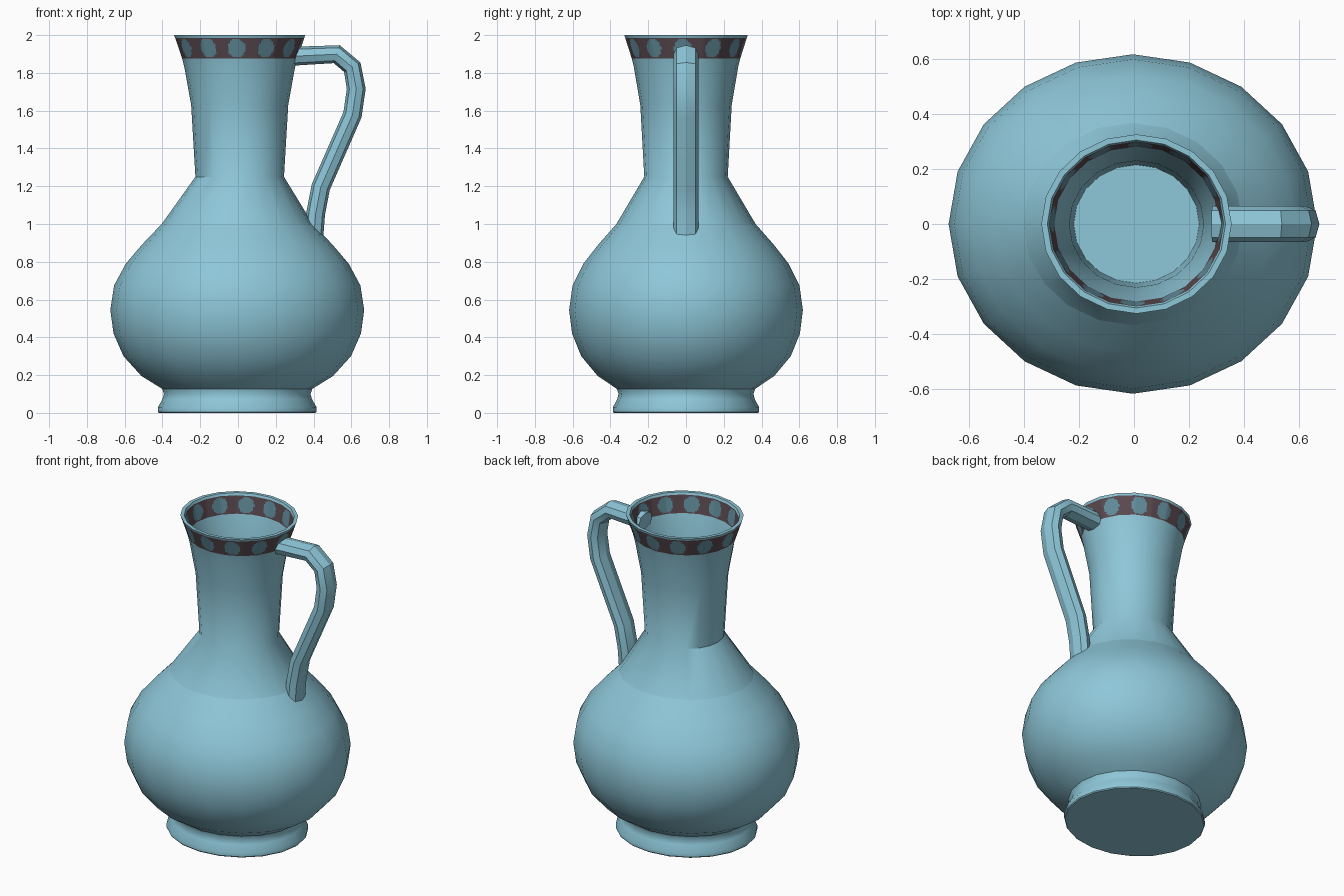
import bpy, bmesh, math
from mathutils import Vector

if "Cube" in bpy.data.objects:
    bpy.data.objects.remove(bpy.data.objects["Cube"])

SIDES = 20


def material(name, rgb):
    m = bpy.data.materials.new(name)
    m.diffuse_color = (*rgb, 1)
    m.use_nodes = True
    m.node_tree.nodes["Principled BSDF"].inputs["Base Color"].default_value = m.diffuse_color
    return m


BLUE = material("glaze_blue", (0.27, 0.57, 0.69))
DARK = material("band_brown", (0.105, 0.070, 0.082))
SPOT = material("spot_blue", (0.125, 0.28, 0.35))


def ring_point(r, z, side):
    """Point on the slightly oval 20-sided ring; fractions lie on the chord."""
    t = min(max((z - 1.0) / 0.25, 0), 1)          # neck is offset a little from the body
    cx, squash = -0.004 + 0.013 * t, 0.921 + 0.021 * t
    i = math.floor(side)
    a, b = (Vector((math.cos(k * math.tau / SIDES), math.sin(k * math.tau / SIDES)))
            for k in (i, i + 1))
    p = a.lerp(b, side - i) * r
    return Vector((cx + p.x, p.y * squash, z))


def finish(name, bm, mats, angle=35):
    me = bpy.data.meshes.new(name)
    bm.normal_update()
    bm.to_mesh(me)
    bm.free()
    ob = bpy.data.objects.new(name, me)
    bpy.context.collection.objects.link(ob)
    for m in mats:
        me.materials.append(m)
    bpy.ops.object.select_all(action='DESELECT')
    ob.select_set(True)
    bpy.context.view_layer.objects.active = ob
    if angle:
        bpy.ops.object.shade_smooth_by_angle(angle=math.radians(angle))
    return ob


def lathe(name, profile, cap_start=False, cap_end=False, split=1, mats=(BLUE,), rule=None):
    bm = bmesh.new()
    n = SIDES * split
    rings = [[bm.verts.new(ring_point(r, z, k / split)) for k in range(n)] for r, z in profile]
    for lo, hi in zip(rings, rings[1:]):
        for k in range(n):
            j = (k + 1) % n
            f = bm.faces.new((lo[k], lo[j], hi[j], hi[k]))
            if rule:
                f.material_index = rule(f.calc_center_median())
    if cap_start:
        bm.faces.new(rings[0][::-1])
    if cap_end:
        bm.faces.new(rings[-1])
    return finish(name, bm, mats)


# Foot, round body, neck
lathe("foot", [(.415, 0), (.42, .006), (.42, .03), (.396, .072), (.388, .1), (.397, .127)],
      cap_start=True)
lathe("body", [(.397, .127), (.507, .195), (.602, .30), (.655, .42), (.672, .545),
               (.652, .675), (.59, .79), (.505, .89), (.40, 1.0)])
lathe("neck", [(.40, 1.0), (.2345, 1.25), (.257, 1.63), (.293, 1.83), (.305, 1.877)])

# Rim lip and inside of the neck
lathe("rim", [(.342, 1.986), (.347, 2.0), (.325, 2.0), (.319, 1.986)])
lathe("neck_inside", [(.300, 1.877), (.28, 1.80), (.245, 1.62), (.229, 1.25)], cap_end=True)


# Spotted band outside and inside the rim
def spotted(c):
    ang = math.degrees(math.atan2(c.y, c.x - 0.009)) + 3
    off = (ang + 15) % 30 - 15
    across = math.radians(off) * math.hypot(c.x - 0.009, c.y)
    return 1 if math.hypot(across / 0.046, (c.z - 1.931) / 0.049) < 1 else 0


def band(name, r0, r1, rows=14):
    prof = [(r0 + (r1 - r0) * i / rows, 1.877 + 0.109 * i / rows) for i in range(rows + 1)]
    return prof, name


for prof, name in (band("band_outside", .305, .342), band("band_inside", .300, .319)):
    if name == "band_inside":
        prof.reverse()
    lathe(name, prof, split=10, mats=(DARK, SPOT), rule=spotted)

# Handle: eight-sided section swept along a bent path
path = [Vector((x, 0, z)) for x, z in
        [(.285, 1.888), (.523, 1.899), (.605, 1.83), (.626, 1.715), (.606, 1.578),
         (.438, 1.195), (.411, 1.055), (.402, .94)]]
section = [(0, .05), (.05, .036), (.066, 0), (.05, -.036),
           (0, -.05), (-.05, -.036), (-.066, 0), (-.05, .036)]
bm = bmesh.new()
rings = []
for i, p in enumerate(path):
    d0 = (p - path[max(i - 1, 0)]).normalized()
    d1 = (path[min(i + 1, len(path) - 1)] - p).normalized()
    t = (d0 + d1).normalized()
    out = Vector((-t.z, 0, t.x))
    rings.append([bm.verts.new(p + Vector((0, y, 0)) + out * h) for y, h in section])
for a, b in zip(rings, rings[1:]):
    for k in range(8):
        j = (k + 1) % 8
        bm.faces.new((a[k], a[j], b[j], b[k]))
bm.faces.new(rings[0])
bm.faces.new(rings[-1])
bmesh.ops.recalc_face_normals(bm, faces=bm.faces)
finish("handle", bm, (BLUE,), angle=25)
